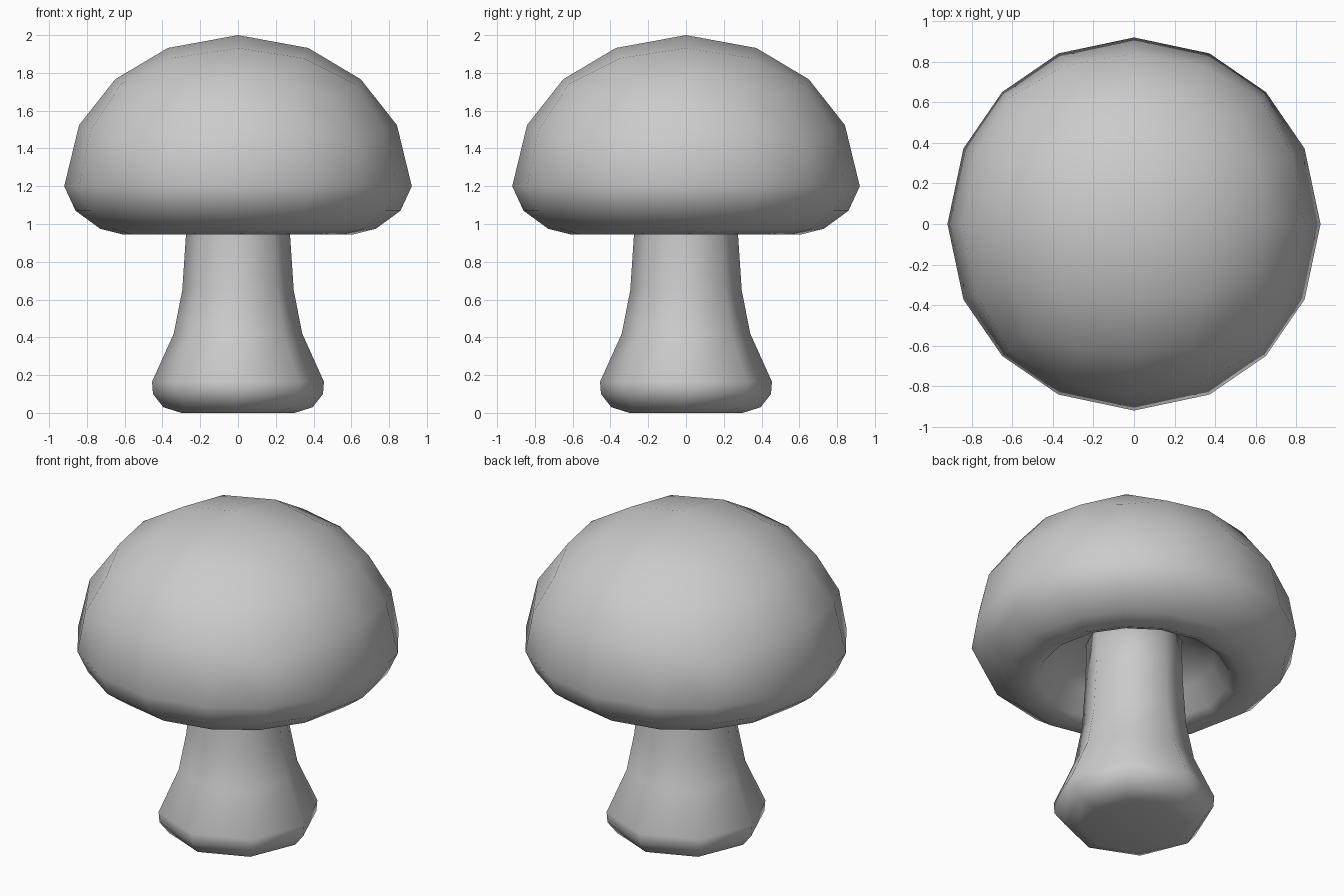
import bpy, bmesh
from math import sin, cos, tau
from mathutils import Vector

cube = bpy.data.objects.get("Cube")
if cube:
    bpy.data.objects.remove(cube)

grey = bpy.data.materials.new("light_grey")
grey.use_nodes = True
colour = (0.6, 0.6, 0.6, 1)
grey.diffuse_color = colour
grey.node_tree.nodes["Principled BSDF"].inputs["Base Color"].default_value = colour


def finish(name, bm):
    """Turn a bmesh into a smooth shaded object."""
    bmesh.ops.recalc_face_normals(bm, faces=bm.faces)
    for face in bm.faces:
        face.smooth = True
    mesh = bpy.data.meshes.new(name)
    bm.to_mesh(mesh)
    bm.free()
    mesh.materials.append(grey)
    obj = bpy.data.objects.new(name, mesh)
    bpy.context.collection.objects.link(obj)
    return obj


def add_rings(bm, ring, profile):
    """Continue a ring of vertices along (radius, height) steps and close it."""
    for radius, height in profile:
        new = []
        for v in ring:
            flat = Vector((v.co.x, v.co.y, 0)).normalized() * radius
            new.append(bm.verts.new((flat.x, flat.y, height)))
        for i in range(len(ring)):
            bm.faces.new((ring[i - 1], ring[i], new[i], new[i - 1]))
        ring = new
    bm.faces.new(ring)


# Cap: upper half of a squashed quad sphere, then a rolled hollow underside
CAP_RADIUS, CAP_HEIGHT, RIM_Z = 0.92, 0.8, 1.2
bm = bmesh.new()
bmesh.ops.create_cube(bm, size=2)
bmesh.ops.subdivide_edges(bm, edges=bm.edges[:], cuts=3, use_grid_fill=True)
bmesh.ops.delete(bm, geom=[v for v in bm.verts if v.co.z < -0.1], context='VERTS')
for v in bm.verts:
    # Even out the angular spacing before projecting to the dome
    d = Vector([c * (0.77 + 0.23 * abs(c)) for c in v.co]).normalized()
    v.co = (d.x * CAP_RADIUS, d.y * CAP_RADIUS, RIM_Z + d.z * CAP_HEIGHT)
rim = {v for e in bm.edges if e.is_boundary for v in e.verts}
rim = sorted(rim, key=lambda v: Vector((1, 0)).angle_signed(v.co.xy))
add_rings(bm, rim, [(0.86, 1.07), (0.73, 0.975), (0.61, 0.945),
                    (0.54, 0.975), (0.46, 1.1), (0.25, 1.2)])
finish("cap", bm)

# Stem: eight sided, flared to a rounded foot
bm = bmesh.new()
base = [bm.verts.new((0.3 * cos(i * tau / 8), 0.3 * sin(i * tau / 8), 0))
        for i in range(8)]
bm.faces.new(base)
add_rings(bm, base, [(0.395, 0.03), (0.45, 0.1), (0.455, 0.165), (0.34, 0.42),
                     (0.295, 0.65), (0.275, 0.95), (0.27, 1.25)])
finish("stem", bm)
